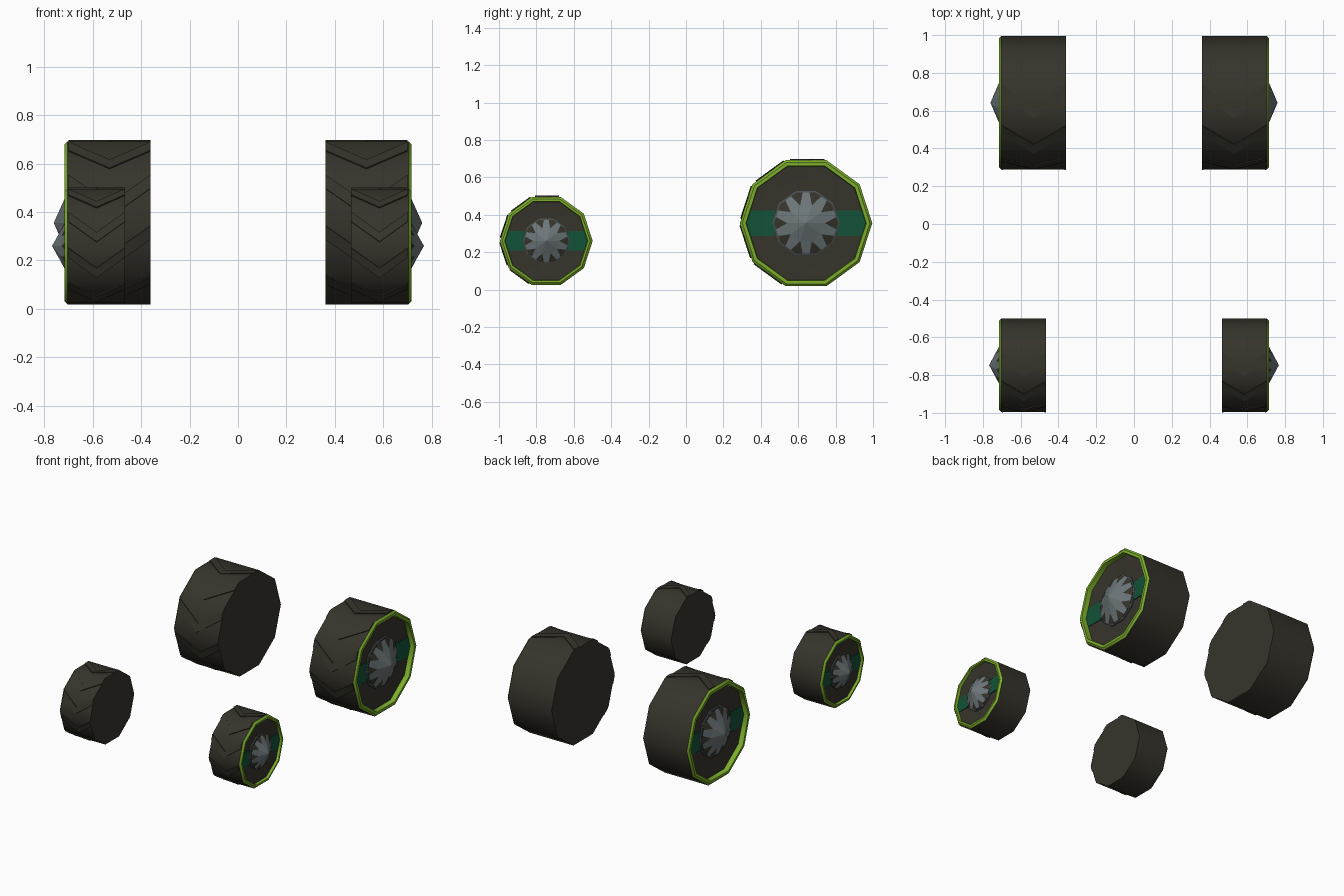
import bpy, bmesh, math

if "Cube" in bpy.data.objects:
    bpy.data.objects.remove(bpy.data.objects["Cube"])

SIDES = 10
STEP = 2 * math.pi / SIDES


def material(name, rgb):
    m = bpy.data.materials.new(name)
    m.diffuse_color = (*rgb, 1)
    m.use_nodes = True
    m.node_tree.nodes["Principled BSDF"].inputs["Base Color"].default_value = m.diffuse_color
    return m


RUBBER = material("dark_rubber", (0.036, 0.034, 0.024))
GREEN = material("lime_green", (0.20, 0.42, 0.025))
TEAL = material("dark_teal", (0.006, 0.085, 0.038))
GREY = material("hub_grey", (0.15, 0.18, 0.19))
DARK_GREY = material("rim_grey", (0.07, 0.08, 0.085))


def finish(name, bm, mats, smooth=False):
    bmesh.ops.remove_doubles(bm, verts=bm.verts, dist=1e-5)
    bmesh.ops.recalc_face_normals(bm, faces=bm.faces)
    me = bpy.data.meshes.new(name)
    bm.to_mesh(me)
    bm.free()
    for m in mats:
        me.materials.append(m)
    ob = bpy.data.objects.new(name, me)
    bpy.context.collection.objects.link(ob)
    if smooth:
        bpy.context.view_layer.objects.active = ob
        ob.select_set(True)
        bpy.ops.object.shade_smooth_by_angle(angle=math.radians(40))
        ob.select_set(False)


def wheel(label, s, cy, cz, R, x_in, rim, hub_r, hub_x, tip_x, band):
    """One wheel on side s (+1 right, -1 left), axle along x."""
    def point(x, r, a):
        return (s * x, cy + r * math.cos(a), cz + r * math.sin(a))

    # tyre: ten-sided lathe with painted outer edge and dished side
    bm = bmesh.new()
    profile = [(x_in, R, 0), (0.703, R, 1), (0.715, R - 0.013, 1),
               (0.715, rim, 1), (hub_x + 0.005, rim - 0.003, 0), (hub_x, hub_r, 0)]
    rings = [[bm.verts.new(point(x, r, k * STEP)) for k in range(SIDES)]
             for x, r, _ in profile]
    for i in range(len(rings) - 1):
        for k in range(SIDES):
            n = (k + 1) % SIDES
            f = bm.faces.new((rings[i][k], rings[i][n], rings[i + 1][n], rings[i + 1][k]))
            f.material_index = profile[i][2]
    bm.faces.new(rings[0])
    bm.faces.new(rings[-1])
    finish(label + "_tyre", bm, [RUBBER, GREEN], True)

    # chevron treads on the forward and lower facets
    bm = bmesh.new()
    apo = R * math.cos(STEP / 2)
    S = 2 * R * math.sin(STEP / 2)
    mid = (x_in + 0.70) / 2
    for k in range(3, 8):
        a = (k + 0.5) * STEP - STEP
        t = lambda x, u, h: (s * x,
                             cy + (apo + h) * math.cos(a) - u * math.sin(a),
                             cz + (apo + h) * math.sin(a) + u * math.cos(a))
        sections = []
        for x, u in ((x_in, -0.45 * S), (mid, 0.12 * S), (0.70, -0.45 * S)):
            sections.append([bm.verts.new(t(x, u + d * S, h)) for d, h in
                             ((0, -0.003), (0, 0.006), (0.27, 0.006), (0.27, -0.003))])
        for p, q in zip(sections, sections[1:]):
            for j in range(4):
                bm.faces.new((p[j], p[(j + 1) % 4], q[(j + 1) % 4], q[j]))
        bm.faces.new(sections[0])
        bm.faces.new(sections[-1])
    finish(label + "_tread", bm, [RUBBER])

    # coloured bars on the dished side, in front of and behind the hub
    bm = bmesh.new()
    for d in (-1, 1):
        outer = rim - 0.004
        edge = outer - band * math.tan(STEP / 2)
        inner = hub_r * 0.93
        pts = [(inner, -band), (edge, -band), (outer, 0), (edge, band), (inner, band)]
        low = [bm.verts.new((s * (hub_x - 0.002), cy + d * y, cz + z)) for y, z in pts]
        top = [bm.verts.new((s * (hub_x + 0.007), cy + d * y, cz + z)) for y, z in pts]
        bm.faces.new(low)
        bm.faces.new(top)
        for j in range(5):
            n = (j + 1) % 5
            bm.faces.new((low[j], low[n], top[n], top[j]))
    finish(label + "_side_bar", bm, [TEAL])

    # hub: shallow cone with a ten-pointed star and a thin border
    bm = bmesh.new()
    base = hub_x + 0.008
    cone_x = lambda r: base + (tip_x - base) * (1 - r / hub_r)
    v = lambda r, a: bm.verts.new(point(cone_x(r), r, a))

    def face(vs, m):
        bm.faces.new(vs).material_index = m

    def edge_r(off):  # radius of the decagon at an angle from its corner
        return math.cos(STEP / 2) / math.cos(STEP / 2 - abs(off))

    r1, w = hub_r * 0.95, STEP * 0.32
    for k in range(SIDES):
        a, b = k * STEP, (k + 1) * STEP
        rw = r1 * edge_r(w)
        valley = hub_r * 0.56
        face([v(valley, a), v(rw, a - w), v(r1, a)], 1)
        face([v(valley, a), v(r1, a), v(rw, a + w)], 1)
        face([v(valley, a), v(rw, a + w), v(rw, b - w), v(valley, b)], 0)
        face([v(0, 0), v(valley, a), v(valley, b)], 0)
        face([v(r1, a), v(hub_r, a), v(hub_r, b), v(r1, b)], 2)
        lo = [bm.verts.new(point(hub_x - 0.002, hub_r, q)) for q in (a, b)]
        face([v(hub_r, a), lo[0], lo[1], v(hub_r, b)], 2)
    finish(label + "_hub", bm, [GREY, RUBBER, DARK_GREY])


for side, s in (("right", 1), ("left", -1)):
    wheel("rear_" + side, s, 0.642, 0.355, 0.354, 0.36, 0.322, 0.18, 0.675, 0.76, 0.069)
    wheel("front_" + side, s, -0.747, 0.26, 0.248, 0.467, 0.223, 0.125, 0.692, 0.767, 0.052)
